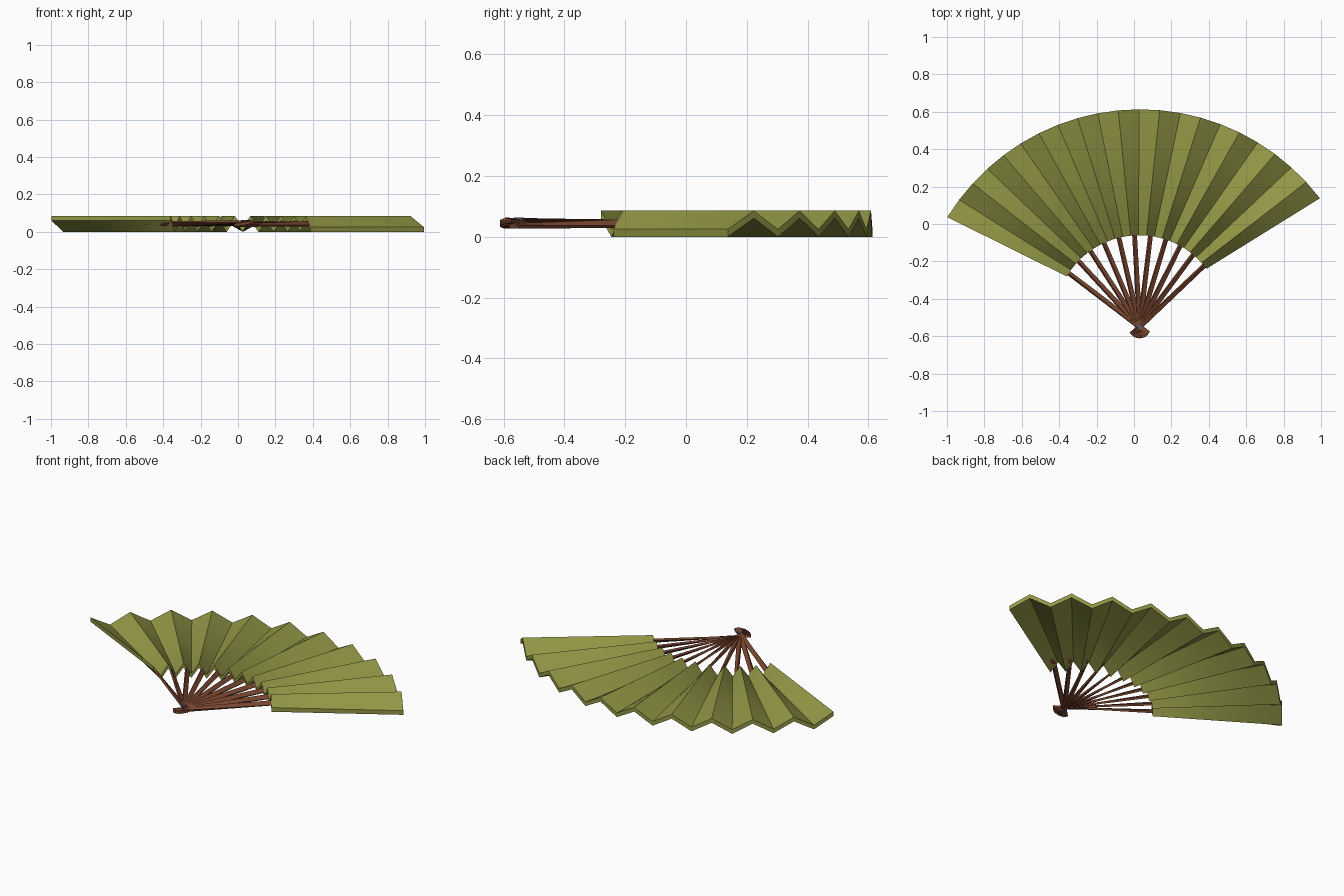
import bpy, bmesh, math
from mathutils import Vector

if "Cube" in bpy.data.objects:
    bpy.data.objects.remove(bpy.data.objects["Cube"])

PIVOT = Vector((0.03, -0.55, 0))
SEGS = 21                       # pleat panels
Z_PEAK, Z_VALLEY, THICK = 0.0735, 0.0125, 0.025


def material(name, rgb):
    m = bpy.data.materials.new(name)
    m.diffuse_color = (*rgb, 1)
    m.use_nodes = True
    m.node_tree.nodes["Principled BSDF"].inputs["Base Color"].default_value = m.diffuse_color
    return m


def finish(name, bm, mat, angle):
    bmesh.ops.recalc_face_normals(bm, faces=bm.faces)
    me = bpy.data.meshes.new(name)
    bm.to_mesh(me)
    bm.free()
    ob = bpy.data.objects.new(name, me)
    bpy.context.collection.objects.link(ob)
    me.materials.append(mat)
    bpy.ops.object.select_all(action='DESELECT')
    ob.select_set(True)
    bpy.context.view_layer.objects.active = ob
    bpy.ops.object.shade_smooth_by_angle(angle=math.radians(angle))
    return ob


def lerp(a, b, t):
    return a + (b - a) * t


def polar(r, deg, z):
    a = math.radians(deg)
    return PIVOT + Vector((r * math.cos(a), r * math.sin(a), z))


def leaf_point(s, t, z):
    """Point on the leaf: s = 0..1 left to right, t = 0..1 inner to outer."""
    u = (2 * s - 1) ** 2
    inner = polar(0.49 - 0.016 * u, lerp(145.3, 41.0, s), z)
    outer = polar(1.163 + 0.021 * u, lerp(150.3, 35.5, s), z)
    return inner.lerp(outer, t)


green = material("leaf_green", (0.29, 0.31, 0.06))
brown = material("stick_brown", (0.19, 0.06, 0.028))
steel = material("rivet_grey", (0.09, 0.1, 0.12))

# Pleated leaf: zigzag sheet with thickness
bm = bmesh.new()
ROWS = 6
sheets = []
for off in (THICK / 2, -THICK / 2):
    sheets.append([[bm.verts.new(leaf_point(i / SEGS, j / ROWS,
                    (Z_VALLEY if i % 2 else Z_PEAK) + off))
                    for j in range(ROWS + 1)] for i in range(SEGS + 1)])
top, bot = sheets
for g in sheets:
    for i in range(SEGS):
        for j in range(ROWS):
            bm.faces.new((g[i][j], g[i + 1][j], g[i + 1][j + 1], g[i][j + 1]))
for i in range(SEGS):
    for j in (0, ROWS):
        bm.faces.new((top[i][j], top[i + 1][j], bot[i + 1][j], bot[i][j]))
for j in range(ROWS):
    for i in (0, SEGS):
        bm.faces.new((top[i][j], top[i][j + 1], bot[i][j + 1], bot[i][j]))
finish("pleated_leaf", bm, green, 25)


# Sticks: thin bars from below the rivet into every second panel
def stick(index):
    s = (index * 2 + 0.5) / SEGS
    mid = (Z_PEAK + Z_VALLEY) / 2
    inner, outer = leaf_point(s, 0, mid), leaf_point(s, 0.35, mid)
    pivot = PIVOT + Vector((0, 0, lerp(0.053, 0.036, index / 10)))
    out = (inner - pivot).normalized()
    path = [(pivot - out * 0.06, 12), (pivot, 15), (inner, 52), (outer, 42)]
    left = Vector((-out.y, out.x, 0)).normalized()
    bm = bmesh.new()
    rings = []
    for p, tilt in path:
        a = math.radians(tilt)
        side = left * math.cos(a) + Vector((0, 0, math.sin(a)))
        up = Vector((0, 0, math.cos(a))) - left * math.sin(a)
        rings.append([bm.verts.new(p + side * x * 0.013 + up * y * 0.006)
                      for x, y in ((-1, -1), (1, -1), (1, 1), (-1, 1))])
    for a, b in zip(rings, rings[1:]):
        for k in range(4):
            n = (k + 1) % 4
            bm.faces.new((a[k], a[n], b[n], b[k]))
    bm.faces.new(rings[0])
    bm.faces.new(rings[-1])
    finish(f"stick_{index + 1}", bm, brown, 20)


for i in range(11):
    stick(i)

# Rivet through the sticks
bm = bmesh.new()
bmesh.ops.create_cone(bm, cap_ends=True, segments=16, radius1=0.015,
                      radius2=0.015, depth=0.036)
bmesh.ops.translate(bm, verts=bm.verts, vec=PIVOT + Vector((0, 0, 0.045)))
finish("rivet", bm, steel, 30)
